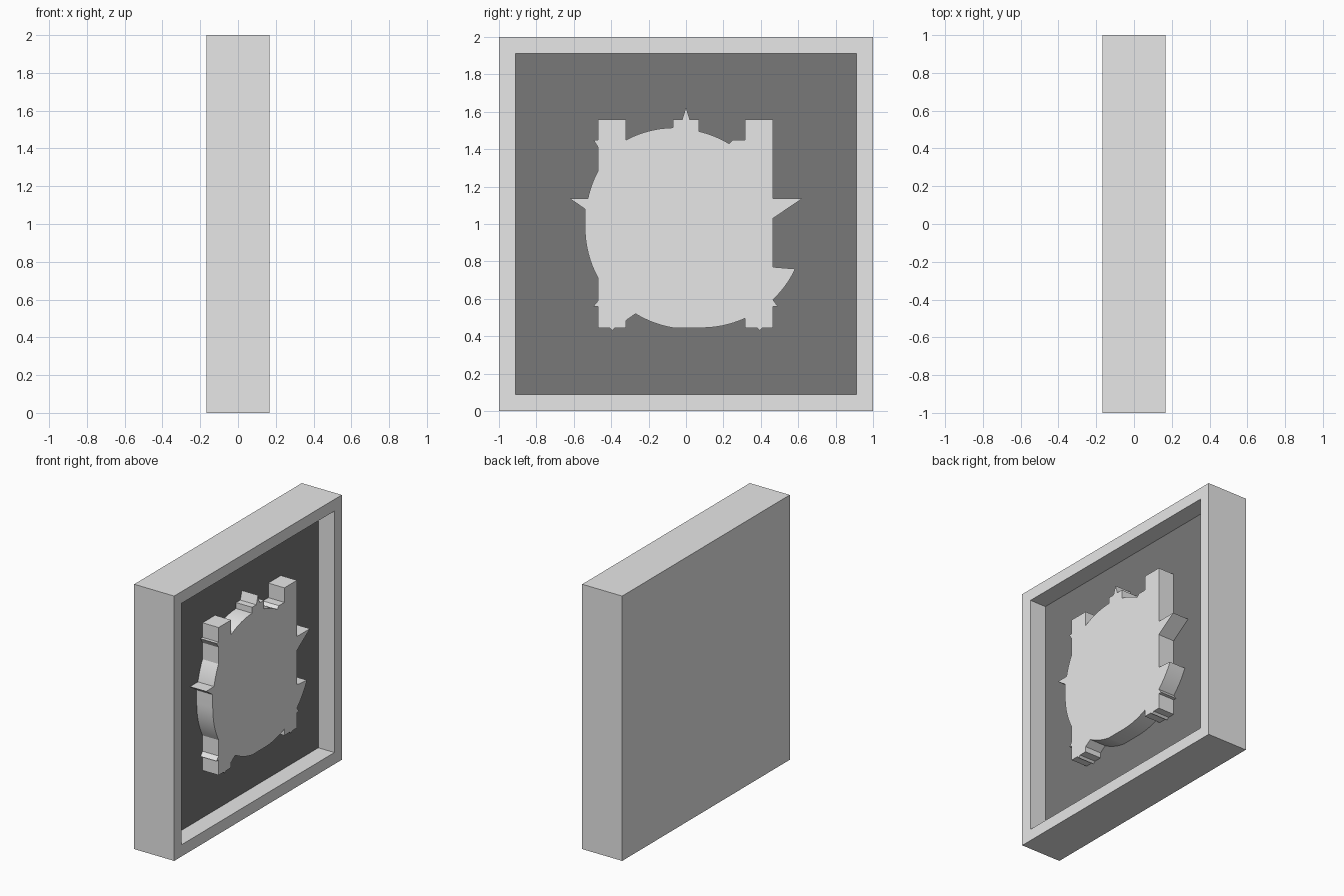
import bpy, bmesh, math
from mathutils import Vector

if "Cube" in bpy.data.objects:
    bpy.data.objects.remove(bpy.data.objects["Cube"])

FRONT, FLOOR = 0.167, 0.033   # x of the rim front and of the recessed panel


def material(name, value):
    m = bpy.data.materials.new(name)
    m.diffuse_color = (value, value, value, 1)
    m.use_nodes = True
    m.node_tree.nodes["Principled BSDF"].inputs["Base Color"].default_value = m.diffuse_color
    return m


light = material("light grey", 0.8)
dark = material("dark grey", 0.188)


def add_object(name, bm, mats):
    bmesh.ops.recalc_face_normals(bm, faces=bm.faces)
    mesh = bpy.data.meshes.new(name)
    bm.to_mesh(mesh)
    bm.free()
    obj = bpy.data.objects.new(name, mesh)
    bpy.context.collection.objects.link(obj)
    for m in mats:
        mesh.materials.append(m)
    return obj


# Square tray frame: slab with its +x face inset and sunk, dark floor
bm = bmesh.new()
bmesh.ops.create_cube(bm, size=2)
for v in bm.verts:
    v.co = (v.co.x * FRONT, v.co.y, v.co.z + 1)
bm.normal_update()
face = max(bm.faces, key=lambda f: f.normal.x)
bmesh.ops.inset_region(bm, faces=[face], thickness=0.125)
floor = bmesh.ops.extrude_discrete_faces(bm, faces=[face])["faces"][0]
for v in floor.verts:
    v.co.x = FLOOR
floor.material_index = 1
add_object("frame", bm, [light, dark])


def outline(points, radius=0.56, steps=8):
    """Clockwise outline; a third item marks an outward arc up to that point."""
    out = []
    for i, p in enumerate(points):
        b = Vector(p[:2])
        if len(p) == 3:
            a = Vector(points[i - 1][:2])
            d = b - a
            half = d.length / 2
            right = Vector((d.y, -d.x)).normalized()
            c = (a + b) / 2 + right * math.sqrt(radius ** 2 - half ** 2)
            sweep = 2 * math.asin(half / radius)
            start = math.atan2(a.y - c.y, a.x - c.x)
            for k in range(1, steps):
                t = start - sweep * k / steps
                out.append(c + radius * Vector((math.cos(t), math.sin(t))))
        out.append(b)
    return out


# Raised relief silhouette (y, z): top, right, bottom, left
top = [(-.47, 1.56), (-.32, 1.56), (-.32, 1.45), (-.07, 1.515, 1),
       (-.07, 1.56), (-.02, 1.56), (0, 1.625), (.02, 1.56), (.07, 1.56),
       (.07, 1.495), (.23, 1.43, 1), (.25, 1.45), (.315, 1.45), (.315, 1.56)]
right = [(.465, 1.56), (.465, 1.135), (.62, 1.135), (.465, 1.03),
         (.465, .77), (.585, .76), (.465, .595, 1), (.49, .56), (.465, .56)]
bottom = [(.465, .445), (.41, .445), (.395, .43), (.38, .445), (.315, .445),
          (.315, .495), (.07, .445, 1), (-.07, .445), (-.27, .52, 1),
          (-.32, .485), (-.32, .445), (-.38, .445), (-.395, .43),
          (-.41, .445), (-.47, .445)]
left = [(-.47, .56), (-.495, .56), (-.47, .59), (-.47, .71),
        (-.54, .98, 1), (-.54, 1.08), (-.62, 1.135), (-.525, 1.135),
        (-.47, 1.285, 1), (-.47, 1.41), (-.495, 1.45), (-.47, 1.45)]

bm = bmesh.new()
base = bm.faces.new([bm.verts.new((FLOOR, p.x, p.y))
                     for p in outline(top + right + bottom + left)])
cap = bmesh.ops.extrude_face_region(bm, geom=[base], use_keep_orig=True)["geom"]
for v in cap:
    if isinstance(v, bmesh.types.BMVert):
        v.co.x = FRONT
bmesh.ops.recalc_face_normals(bm, faces=bm.faces)
bmesh.ops.triangulate(bm, faces=[f for f in bm.faces if len(f.verts) > 4])
relief = add_object("raised_relief", bm, [light])

bpy.context.view_layer.objects.active = relief
relief.select_set(True)
bpy.ops.object.shade_smooth_by_angle(angle=math.radians(20))
